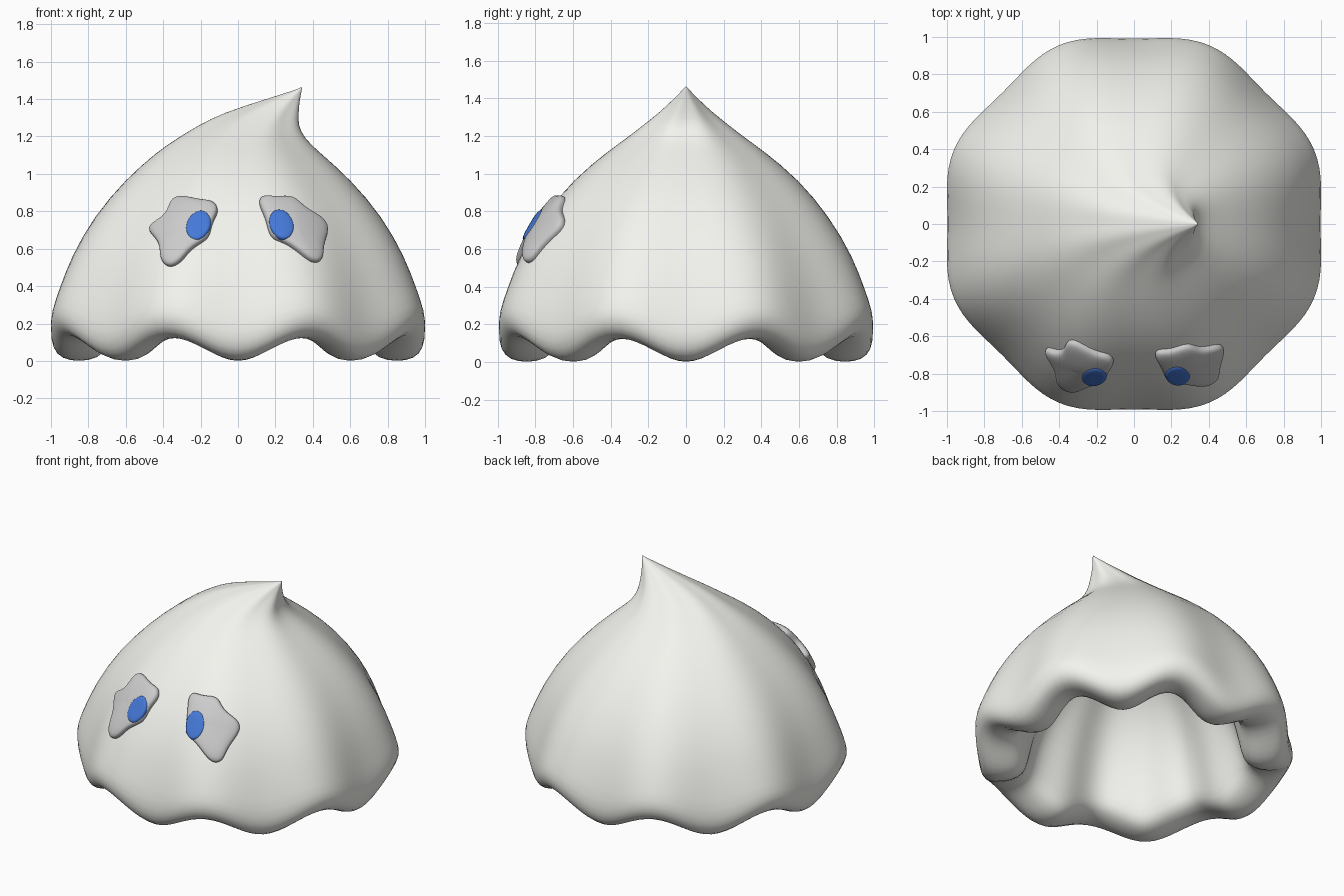
import bpy, math
from mathutils import Vector
from mathutils.bvhtree import BVHTree

if "Cube" in bpy.data.objects:
    bpy.data.objects.remove(bpy.data.objects["Cube"])

SEG = 64


def material(name, rgb):
    m = bpy.data.materials.new(name)
    m.diffuse_color = (*rgb, 1)
    m.use_nodes = True
    m.node_tree.nodes["Principled BSDF"].inputs["Base Color"].default_value = m.diffuse_color
    return m


def make(name, verts, faces, mat, levels=1):
    me = bpy.data.meshes.new(name)
    me.from_pydata([tuple(v) for v in verts], [], faces)
    me.polygons.foreach_set("use_smooth", [True] * len(faces))
    me.materials.append(mat)
    ob = bpy.data.objects.new(name, me)
    bpy.context.collection.objects.link(ob)
    mod = ob.modifiers.new("smooth", 'SUBSURF')
    mod.levels = mod.render_levels = levels
    return ob


def grid_faces(rings, n, first=0):
    return [(first + i * n + j, first + i * n + (j + 1) % n,
             first + (i + 1) * n + (j + 1) % n, first + (i + 1) * n + j)
            for i in range(rings - 1) for j in range(n)]


# Body profile from tip to hem to inside: z, centre x, radius x, radius y, flute depth, hem wave
PROFILE = [
    (1.455, .335, .008, .008, .00, 0), (1.40, .24, .09, .06, .01, 0),
    (1.325, .12, .203, .14, .025, 0), (1.26, .055, .265, .222, .025, 0),
    (1.19, .015, .34, .312, .02, 0), (1.12, 0, .43, .412, .016, 0),
    (.97, 0, .603, .597, .014, 0), (.77, 0, .772, .762, .017, .05),
    (.55, 0, .89, .885, .022, .15), (.35, 0, .955, .95, .024, .4),
    (.20, 0, .996, .99, .025, .7), (.10, 0, 1.0, .993, .025, .95),
    (.025, 0, .97, .965, .025, 1), (-.008, 0, .90, .895, .025, 1),
    (-.006, 0, .79, .785, .028, 1), (.03, 0, .715, .71, .032, 1),
    (.11, 0, .685, .68, .036, .9), (.28, 0, .655, .65, .038, .5),
    (.50, 0, .595, .59, .038, .15), (.70, 0, .49, .49, .035, 0),
    (.86, 0, .34, .34, .03, 0), (.94, 0, .17, .17, .02, 0),
]

verts = []
for z, cx, rx, ry, amp, wave in PROFILE:
    for j in range(SEG):
        a = 2 * math.pi * j / SEG
        lobe = 1 - math.cos(8 * a)
        r = 1 + amp * lobe
        verts.append((cx + rx * r * math.cos(a), ry * r * math.sin(a),
                      z + .067 * lobe * wave))
faces = [f[::-1] for f in grid_faces(len(PROFILE), SEG)]
# Closed tip and inner ceiling
verts += [(.34, 0, 1.465), (0, 0, .96)]
tip, ceil = len(verts) - 2, len(verts) - 1
last = (len(PROFILE) - 1) * SEG
for j in range(SEG):
    k = (j + 1) % SEG
    faces.append((tip, j, k))
    faces.append((ceil, last + k, last + j))
make("body", verts, faces, material("off_white", (.9, .9, .86)))
body_tree = BVHTree.FromPolygons(verts, faces)


def patch(name, outline, centre, layers, mat):
    """Pad following the front of the body; layers are (scale, height)."""
    c = Vector(centre)
    pts = [Vector(p) for p in outline]
    n = len(pts)

    def place(p, h):
        hit, nor, _, _ = body_tree.ray_cast(Vector((p.x, -2, p.y)), Vector((0, 1, 0)))
        if nor.y > 0:
            nor = -nor
        return hit + nor * h

    vs = [place(c, layers[0][1])]
    for s, h in layers:
        vs += [place(c + (p - c) * s, h) for p in pts]
    fs = [(0, 1 + (j + 1) % n, 1 + j) for j in range(n)]
    fs += grid_faces(len(layers), n, 1)
    area = sum(pts[j].x * pts[(j + 1) % n].y - pts[(j + 1) % n].x * pts[j].y for j in range(n))
    if area > 0:
        fs = [f[::-1] for f in fs]
    make(name, vs, fs, mat, 2)


# Irregular eye patches with tilted oval pupils
grey = material("grey", (.6, .6, .61))
blue = material("blue", (.06, .19, .68))
LEFT = [(-.485, .69), (-.46, .73), (-.375, .775), (-.36, .86), (-.30, .885), (-.2, .855),
        (-.125, .855), (-.095, .80), (-.145, .73), (-.145, .65), (-.25, .605),
        (-.30, .525), (-.37, .49), (-.42, .535), (-.41, .63)]
RIGHT = [(.10, .85), (.125, .885), (.2, .87), (.29, .885), (.35, .81), (.45, .765),
         (.49, .70), (.45, .61), (.455, .53), (.4, .515), (.33, .575), (.25, .635),
         (.165, .65), (.155, .75)]
PAD = [(.3, .035), (.7, .035), (.93, .03), (1, .01), (.98, -.03)]
PUPIL = [(.3, .041), (.75, .041), (1, .036), (1, .01)]
for side, outline, centre, pc, tilt in (
        ("left", LEFT, (-.28, .72), (-.209, .709), -.45),
        ("right", RIGHT, (.3, .73), (.229, .714), .45)):
    patch(side + "_eye", outline, centre, PAD, grey)
    oval = []
    for j in range(20):
        a = 2 * math.pi * j / 20
        u, v = .061 * math.cos(a), .082 * math.sin(a)
        oval.append((pc[0] + u * math.cos(tilt) - v * math.sin(tilt),
                     pc[1] + u * math.sin(tilt) + v * math.cos(tilt)))
    patch(side + "_pupil", oval, pc, PUPIL, blue)
